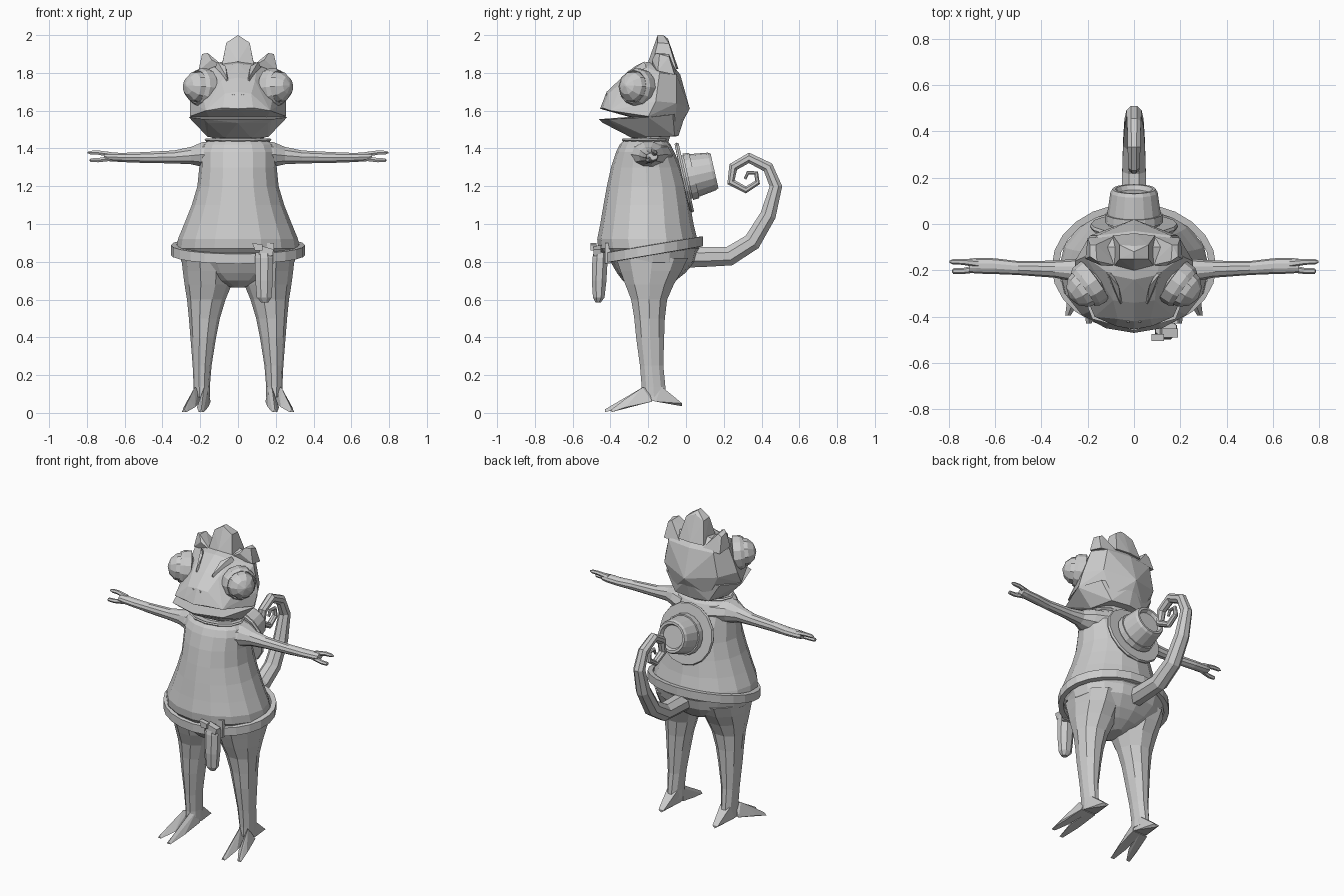
import bpy, bmesh, math
from mathutils import Vector, Matrix

grey = bpy.data.materials.new("plain_grey")
grey.diffuse_color = (0.6, 0.6, 0.6, 1)
X, Y, Z = Vector((1, 0, 0)), Vector((0, 1, 0)), Vector((0, 0, 1))


def finish(name, bm):
    bmesh.ops.recalc_face_normals(bm, faces=bm.faces[:])
    me = bpy.data.meshes.new(name)
    bm.to_mesh(me)
    bm.free()
    me.materials.append(grey)
    ob = bpy.data.objects.new(name, me)
    bpy.context.collection.objects.link(ob)
    return ob


def loft(name, pts, axes=None, n=8, turn=0.0):
    """Skin ellipses (x, y, z, ra, rb) along a path; axes fixes the ring plane."""
    bm = bmesh.new()
    rings = []
    for i, (x, y, z, ra, rb) in enumerate(pts):
        if axes:
            u, v = axes
        else:
            t = Vector(pts[min(i + 1, len(pts) - 1)][:3]) - Vector(pts[max(i - 1, 0)][:3])
            u = X
            v = t.cross(X).normalized()
        c = Vector((x, y, z))
        ring = []
        for k in range(n):
            a = 2 * math.pi * k / n + turn
            ring.append(bm.verts.new(c + u * ra * math.cos(a) + v * rb * math.sin(a)))
        rings.append(ring)
    for a, b in zip(rings, rings[1:]):
        for k in range(n):
            bm.faces.new((a[k], a[(k + 1) % n], b[(k + 1) % n], b[k]))
    bm.faces.new(rings[0])
    bm.faces.new(rings[-1])
    return finish(name, bm)


def hull(name, pts, mirror=False):
    """Faceted solid around points, optionally mirrored across x."""
    pts = set(pts) | ({(-p[0], p[1], p[2]) for p in pts} if mirror else set())
    bm = bmesh.new()
    verts = [bm.verts.new(p) for p in sorted(pts)]
    out = bmesh.ops.convex_hull(bm, input=verts)
    junk = {g for g in out["geom_interior"] + out["geom_unused"] if isinstance(g, bmesh.types.BMVert)}
    bmesh.ops.delete(bm, geom=list(junk), context="VERTS")
    bmesh.ops.dissolve_limit(bm, angle_limit=0.03, verts=bm.verts[:], edges=bm.edges[:])
    return finish(name, bm)


def lathe(name, profile, origin, axis, n=16, closed=False):
    """Spin (radius, height) pairs around an axis."""
    m = Matrix.Translation(origin) @ axis.to_track_quat('Z', 'Y').to_matrix().to_4x4()
    bm = bmesh.new()
    rings = [[bm.verts.new(m @ Vector((r * math.cos(2 * math.pi * k / n), r * math.sin(2 * math.pi * k / n), h)))
              for k in range(n)] for r, h in profile]
    for a, b in zip(rings, rings[1:] + (rings[:1] if closed else [])):
        for k in range(n):
            bm.faces.new((a[k], a[(k + 1) % n], b[(k + 1) % n], b[k]))
    if not closed:
        bm.faces.new(rings[0])
        bm.faces.new(rings[-1])
    return finish(name, bm)


# Torso: pear-shaped shirt, then hips below it
loft("shirt", [(0, -.19, .83, .30, .24), (0, -.195, .87, .325, .27), (0, -.205, .92, .318, .265),
               (0, -.207, 1.0, .285, .247), (0, -.207, 1.1, .245, .23), (0, -.207, 1.2, .215, .212),
               (0, -.212, 1.3, .205, .185), (0, -.216, 1.38, .205, .155), (0, -.216, 1.42, .19, .135),
               (0, -.216, 1.445, .155, .11)], (X, Y), 16)
loft("hips", [(0, -.18, .87, .315, .25), (0, -.175, .8, .30, .225), (0, -.185, .74, .24, .18),
              (0, -.195, .70, .15, .14), (0, -.2, .665, .04, .08)], (X, Y), 16)
loft("neck", [(0, -.2, 1.41, .13, .1), (0, -.18, 1.48, .14, .1)], (X, Y), 12)
loft("collar", [(0, -.215, 1.425, .15, .11), (0, -.215, 1.445, .178, .125), (0, -.215, 1.453, .17, .12),
                (0, -.215, 1.44, .13, .09)], (X, Y), 12)

# Belt: flat band tilted up toward the back
bm = bmesh.new()
n = 24
prof = [(0, -.028), (.03, -.026), (.03, .026), (0, .028)]
rings = []
for k in range(n):
    a = 2 * math.pi * k / n
    ring = []
    for d, h in prof:
        y = -.185 + (.245 + d) * math.sin(a)
        ring.append(bm.verts.new(((.325 + d) * math.cos(a), y, .862 + .17 * (y + .185) + h)))
    rings.append(ring)
for k in range(n):
    a, b = rings[k], rings[(k + 1) % n]
    for j in range(4):
        bm.faces.new((a[j], a[(j + 1) % 4], b[(j + 1) % 4], b[j]))
finish("belt", bm)

# Tail: thick root curling into a spiral (y, z, radius)
tail = [(.0, .83, .065), (.07, .825, .058), (.23, .83, .055), (.35, .905, .051), (.435, 1.047, .045),
        (.476, 1.2, .036), (.434, 1.30, .032), (.333, 1.35, .03), (.25, 1.302, .027), (.238, 1.222, .024),
        (.317, 1.18, .02), (.378, 1.22, .017), (.372, 1.27, .013), (.328, 1.272, .011), (.312, 1.238, .008)]
loft("tail", [(0, y, z, r, r) for y, z, r in tail], None, 8, math.pi / 8)

# Head: faceted skull and a separate lower jaw
hull("skull", [(0, -.455, 1.61), (0, -.42, 1.70), (.08, -.44, 1.615), (.07, -.41, 1.69), (.17, -.40, 1.60),
               (.255, -.2, 1.57), (.255, -.16, 1.65), (.19, -.05, 1.64), (0, .02, 1.61), (.21, -.14, 1.8),
               (.16, -.05, 1.79), (0, -.03, 1.79), (0, -.24, 1.85), (.1, -.22, 1.835), (.09, -.33, 1.76),
               (0, -.34, 1.775), (0, -.1, 1.88), (.12, -.1, 1.85), (0, -.04, 1.5), (.12, -.06, 1.5)], True)
hull("jaw", [(0, -.46, 1.555), (.18, -.41, 1.555), (.26, -.2, 1.565), (.19, -.07, 1.58), (0, .0, 1.59),
             (.07, -.285, 1.455), (.16, -.2, 1.46), (.12, -.06, 1.465), (0, -.04, 1.465), (0, -.44, 1.535),
             (.16, -.39, 1.535)], True)
# Crest: tall middle flap between two side flaps
hull("middle_crest", [(0, -.15, 2.0), (0, -.12, 2.0), (.062, -.15, 1.96), (.062, -.09, 1.955), (.085, -.18, 1.84),
                      (.09, -.05, 1.82), (0, -.2, 1.86), (0, -.04, 1.82), (0, -.095, 1.98)], True)

for s, side in ((1, "left"), (-1, "right")):
    def P(pts):
        return [(s * p[0],) + tuple(p[1:]) for p in pts]

    hull(side + "_crest", P([(.16, -.16, 1.905), (.19, -.14, 1.9), (.165, -.09, 1.9), (.19, -.09, 1.885),
                             (.21, -.15, 1.81), (.2, -.06, 1.79), (.07, -.18, 1.83), (.08, -.05, 1.8),
                             (.14, -.18, 1.87)]))
    # Forehead ridge and nostril
    hull(side + "_forehead_ridge", P([(.05, -.34, 1.755), (.063, -.34, 1.755), (.058, -.345, 1.775),
                                      (.095, -.21, 1.83), (.12, -.21, 1.83), (.108, -.22, 1.86),
                                      (.065, -.27, 1.835), (.08, -.27, 1.83)]))
    lathe(side + "_nostril", [(.008, -.008), (.006, .004)], Vector((s * .025, -.421, 1.685)), Vector((0, -1, .3)), 6)
    # Bulging eye with a raised lid around it
    axis = Vector((s * .8, -.58, .1)).normalized()
    centre = Vector((s * .205, -.27, 1.725))
    ball = [(.088 * math.sin(t), .088 * math.cos(t)) for t in [math.pi * (i + .12) / 6.24 for i in range(7)]]
    lathe(side + "_eye", ball, centre, axis, 10)
    lathe(side + "_eyelid", [(.07, -.05), (.102, -.045), (.1, .0), (.088, .02), (.07, .0)], centre, axis, 12, True)

    # Arm, two fingers and a thumb
    loft(side + "_arm", P([(.10, -.2, 1.365, .13, .075), (.19, -.2, 1.368, .085, .068),
                           (.25, -.2, 1.362, .05, .048), (.34, -.195, 1.355, .037, .036),
                           (.5, -.19, 1.352, .03, .03), (.6, -.182, 1.352, .034, .026),
                           (.68, -.18, 1.355, .034, .024), (.71, -.18, 1.357, .03, .02)]), (Y, Z), 10)
    for i, (y, z, x) in enumerate([(-.163, 1.378, .797), (-.203, 1.338, .785)]):
        loft(f"{side}_finger_{i + 1}", P([(.67, (y - .18) / 2, (z + 1.357) / 2, .017, .015),
                                          (.74, y, z, .013, .013), (.78, y, z, .012, .011),
                                          (x, y, z, .004, .004)]), (Y, Z), 6)

    # Leg tapering to the ankle
    loft(side + "_leg", P([(.16, -.18, .82, .14, .2), (.157, -.185, .75, .135, .17), (.158, -.193, .68, .125, .135),
                           (.168, -.195, .6, .102, .1), (.178, -.193, .5, .082, .085), (.184, -.19, .4, .068, .078),
                           (.19, -.182, .25, .05, .065), (.192, -.172, .14, .043, .066),
                           (.19, -.17, .085, .043, .07)]), (X, Y), 10)
    # Foot: pointed heel and two splayed toes
    hull(side + "_heel", P([(.15, -.2, .07), (.235, -.2, .07), (.155, -.13, .14), (.225, -.13, .14), (.15, -.16, .06),
                            (.235, -.16, .06), (.175, -.02, .05), (.21, -.02, .05), (.192, -.02, .035)]))
    for i, (bx, tx, ty) in enumerate([(.18, .195, -.43), (.23, .285, -.395)]):
        mx = (bx + tx) / 2
        hull(f"{side}_toe_{i + 1}", P([(bx - .035, -.18, .06), (bx + .02, -.18, .06), (bx, -.23, .135),
                                       (bx - .02, -.2, .13), (mx - .03, -.32, .03), (mx + .03, -.32, .03),
                                       (mx, -.32, .075), (tx - .012, ty, .004), (tx + .012, ty, .004),
                                       (tx, ty, .018)]))

# Hat hung on the back: wide brim, tapered crown with a band, recessed end
axis = Vector((0, .97, .22)).normalized()
centre = Vector((0, -.01, 1.245))
lathe("hat_brim", [(.1, -.012), (.185, -.01), (.19, .0), (.185, .012), (.1, .012)], centre, axis, 16)
lathe("hat_crown", [(.118, .0), (.115, .06), (.102, .15), (.094, .165), (.08, .165), (.07, .145)], centre, axis, 16)
lathe("hat_band", [(.112, .02), (.126, .02), (.123, .055), (.112, .055)], centre, axis, 16, True)

# Holster on the belt front with a pistol grip
loft("holster", [(.142, -.465, .585, .02, .015), (.138, -.462, .61, .042, .033), (.138, -.46, .7, .05, .042),
                 (.138, -.455, .82, .052, .044), (.138, -.452, .85, .048, .04)], (X, Y), 8, math.pi / 8)
hull("holster_loop", [(x, y, z) for x in (.07, .19) for y in (-.43, -.4) for z in (.79, .9)])
hull("pistol_grip", [(x, y, z) for x, z in ((.075, .9), (.09, .86), (.13, .89), (.13, .86)) for y in (-.505, -.475)])
hull("pistol_body", [(x, y, z) for x, z in ((.11, .84), (.18, .83), (.19, .865), (.12, .885)) for y in (-.49, -.45)])
